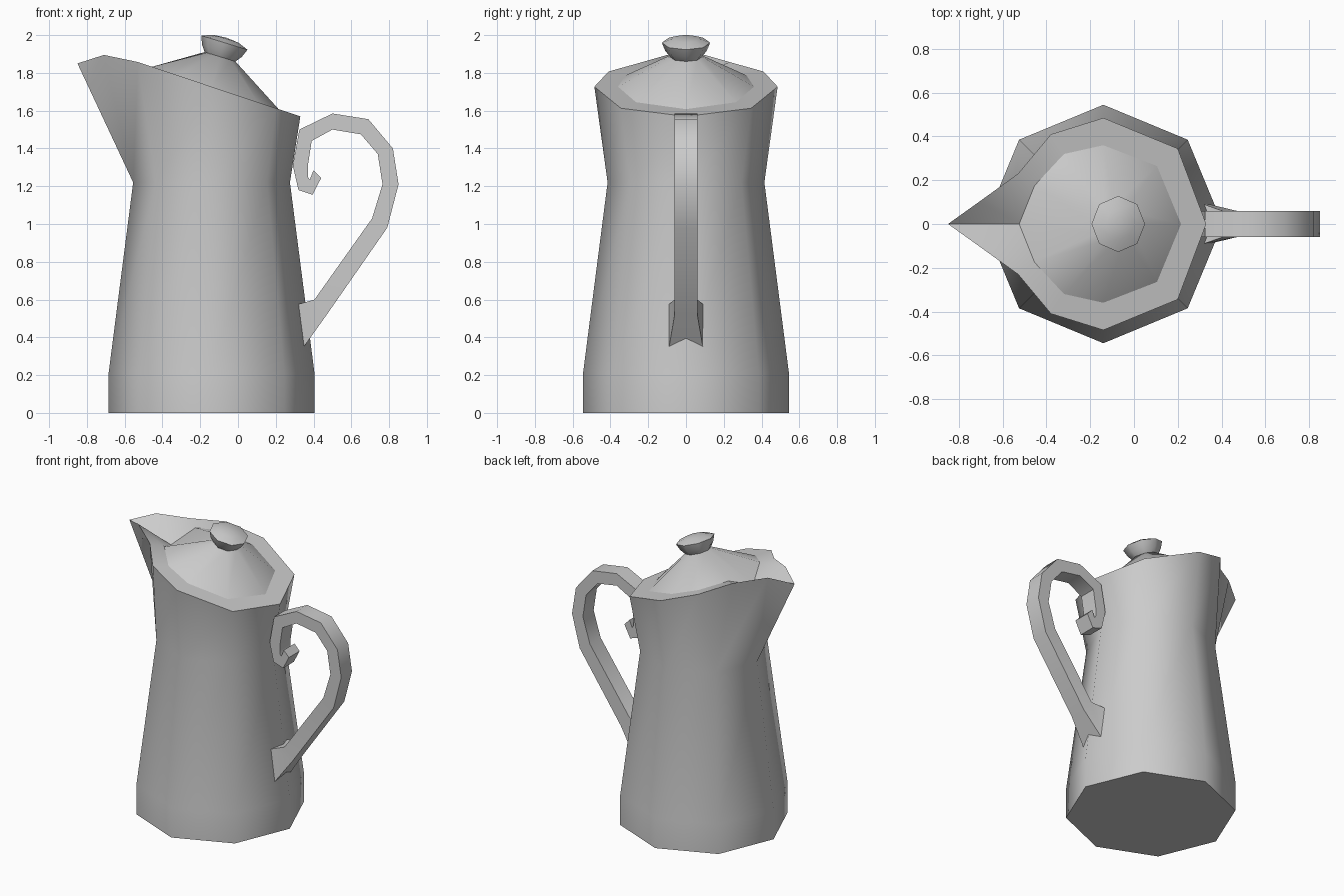
import bpy, bmesh, math
from math import sin, cos, radians
from mathutils import Vector, Matrix

if "Cube" in bpy.data.objects:
    bpy.data.objects.remove(bpy.data.objects["Cube"])

grey = bpy.data.materials.new("plain_grey")
grey.use_nodes = True
colour = (0.6, 0.6, 0.6, 1)
grey.diffuse_color = colour
grey.node_tree.nodes["Principled BSDF"].inputs["Base Color"].default_value = colour

CENTRE = -0.14


def loft(name, rings, cap_start=False, cap_end=False):
    """Skin a series of matching rings; doubled points collapse to triangles."""
    bm = bmesh.new()
    rows = [[bm.verts.new(p) for p in ring] for ring in rings]
    n = len(rows[0])
    for a, b in zip(rows, rows[1:]):
        for i in range(n):
            j = (i + 1) % n
            bm.faces.new((a[i], a[j], b[j], b[i]))
    if cap_start:
        bm.faces.new(rows[0][::-1])
    if cap_end:
        bm.faces.new(rows[-1])
    bmesh.ops.remove_doubles(bm, verts=bm.verts[:], dist=0.0005)
    mesh = bpy.data.meshes.new(name)
    bm.to_mesh(mesh)
    bm.free()
    mesh.materials.append(grey)
    obj = bpy.data.objects.new(name, mesh)
    bpy.context.collection.objects.link(obj)
    bpy.ops.object.select_all(action='DESELECT')
    obj.select_set(True)
    bpy.context.view_layer.objects.active = obj
    bpy.ops.object.shade_smooth_by_angle(angle=radians(50))
    return obj


def mirrored(half):
    """Close a half outline, running from back to spout, across y = 0."""
    return half + [(x, -y, z) for x, y, z in half[-2:0:-1]]


def body_ring(radius, z):
    angles = [radians(a) for a in (0, 45, 90, 135, 135, 180, 180)]
    return mirrored([(CENTRE + radius * cos(a), radius * sin(a), z) for a in angles])


def on_rim(points):
    """Place points on the sloping plane of the rim."""
    return [(x, y, 1.68 - 0.335 * x) for x, y in points]


# Body with pouring spout and sloping rim
rim = mirrored(on_rim([(0.33, 0), (0.2, 0.345), (CENTRE, 0.485), (-0.38, 0.41), (-0.53, 0.23)])
               + [(-0.71, 0.1, 1.895), (-0.85, 0, 1.85)])
opening = mirrored(on_rim([(0.215, 0), (0.105, 0.265), (CENTRE, 0.36), (-0.32, 0.32), (-0.455, 0.175)])
                   + [(-0.525, 0, 1.76)] * 2)
loft("jug_body", [body_ring(0.545, 0), body_ring(0.545, 0.21), body_ring(0.415, 1.22), rim, opening],
     cap_start=True)

# Tilted frame shared by the lid and its knob
tilt = Matrix.Translation((-0.072, 0, 1.96)) @ Matrix.Rotation(math.atan(0.306), 4, 'Y')


def tilted_ring(radius, height, angles):
    return [tuple(tilt @ Vector((radius * cos(a), radius * sin(a), height))) for a in angles]


# Lid
neck_angles = [math.atan2(y, x - CENTRE) for x, y, z in opening]
loft("lid", [opening, tilted_ring(0.085, -0.078, neck_angles)], cap_end=True)

# Knob
octagon = [radians(45 * i) for i in range(8)]
knob_profile = [(0.08, -0.085), (0.11, -0.045), (0.128, 0), (0.07, 0.022), (0, 0.028)]
loft("lid_knob", [tilted_ring(r, h, octagon) for r, h in knob_profile], cap_start=True)

# Handle: outer and inner edge points, from the lower joint to the curl
handle_path = [
    ((0.345, 0.345), (0.32, 0.575)), ((0.47, 0.52), (0.405, 0.60)),
    ((0.79, 0.98), (0.71, 1.03)), ((0.85, 1.21), (0.765, 1.21)),
    ((0.82, 1.40), (0.74, 1.37)), ((0.69, 1.555), (0.65, 1.475)),
    ((0.50, 1.585), (0.50, 1.50)), ((0.325, 1.50), (0.39, 1.44)),
    ((0.29, 1.31), (0.37, 1.31)), ((0.32, 1.18), (0.37, 1.25)),
    ((0.395, 1.155), (0.38, 1.235)), ((0.44, 1.243), (0.40, 1.285)),
]
sections = []
for i, (outer, inner) in enumerate(handle_path):
    w = 0.06 if i else 0.09
    sections.append([(outer[0], -w, outer[1]), (outer[0], w, outer[1]),
                     (inner[0], w, inner[1]), (inner[0], -w, inner[1])])
loft("handle", sections, cap_start=True, cap_end=True)
